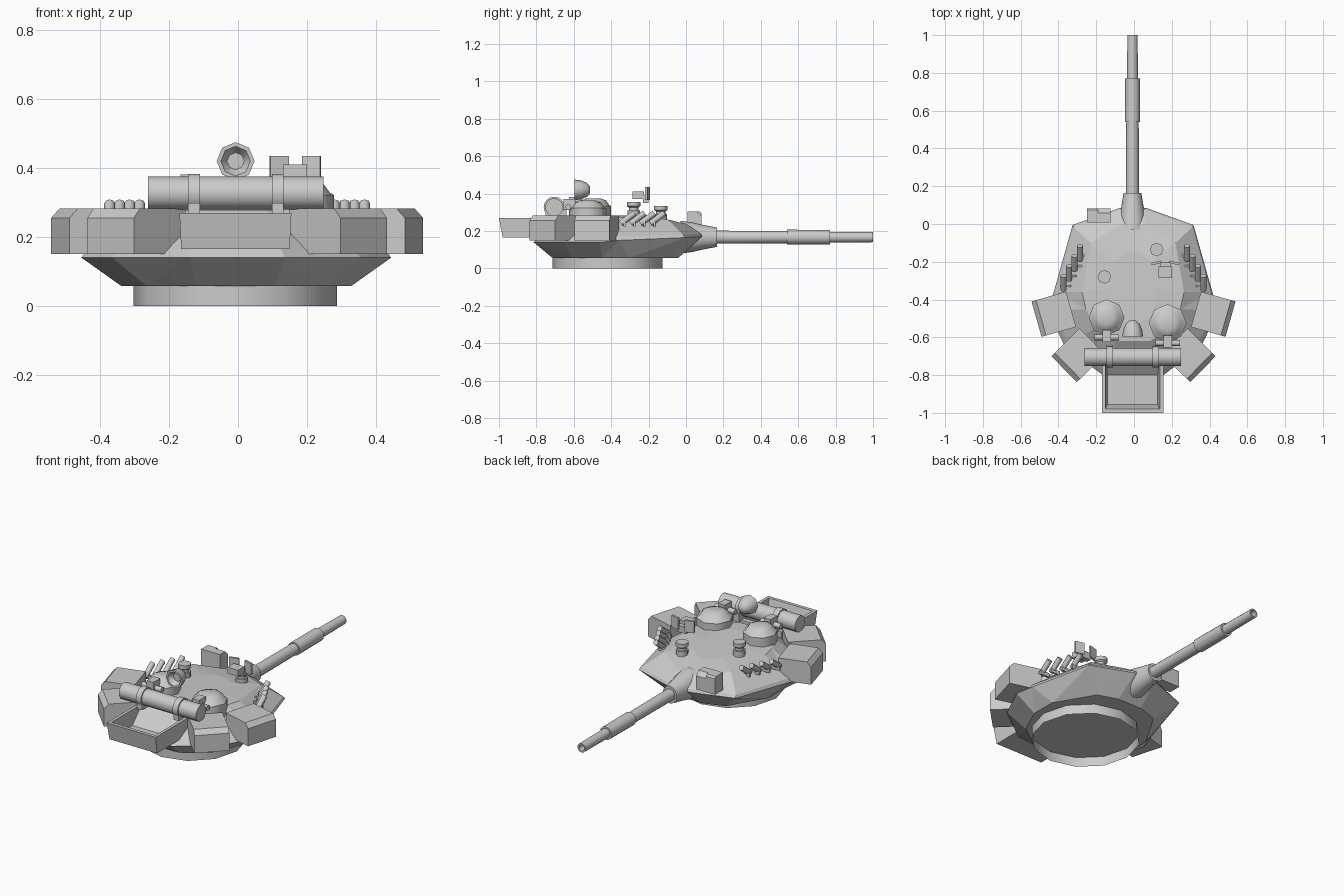
import bpy, bmesh, math
from mathutils import Vector, Matrix

if "Cube" in bpy.data.objects:
    bpy.data.objects.remove(bpy.data.objects["Cube"])

CX = -0.005  # symmetry line of the turret


def finish(name, bm, smooth=None):
    bmesh.ops.remove_doubles(bm, verts=bm.verts, dist=1e-5)
    bmesh.ops.recalc_face_normals(bm, faces=bm.faces)
    me = bpy.data.meshes.new(name)
    bm.to_mesh(me)
    bm.free()
    ob = bpy.data.objects.new(name, me)
    bpy.context.collection.objects.link(ob)
    if smooth:
        bpy.ops.object.select_all(action='DESELECT')
        ob.select_set(True)
        bpy.context.view_layer.objects.active = ob
        bpy.ops.object.shade_smooth_by_angle(angle=math.radians(smooth))
    return ob


def loft(name, loops, caps=(True, True), smooth=None, tri=False):
    bm = bmesh.new()
    rows = [[bm.verts.new(p) for p in lp] for lp in loops]
    n = len(rows[0])
    for a, b in zip(rows, rows[1:]):
        for i in range(n):
            j = (i + 1) % n
            f = bm.faces.new((a[i], a[j], b[j], b[i]))
            if tri:
                bmesh.ops.triangulate(bm, faces=[f])
    if caps[0]:
        bm.faces.new(rows[0])
    if caps[1]:
        bm.faces.new(rows[-1])
    return finish(name, bm, smooth)


def revolve(name, profile, origin, axis='Z', sides=12, caps=(True, True),
            smooth=50, squash=1.0):
    """Profile of (distance along axis, radius) points spun round the axis."""
    loops = []
    for t, r in profile:
        lp = []
        for i in range(sides):
            a = math.tau * i / sides
            u, v = r * math.cos(a), r * math.sin(a)
            p = {'Z': (u, v, t), 'Y': (u * squash, t, v), 'X': (t, u, v)}[axis]
            lp.append(Vector(origin) + Vector(p))
        loops.append(lp)
    return loft(name, loops, caps, smooth)


def tube(name, a, b, r, sides=8):
    a, b = Vector(a), Vector(b)
    bm = bmesh.new()
    q = (b - a).to_track_quat('Z', 'Y').to_matrix().to_4x4()
    bmesh.ops.create_cone(bm, cap_ends=True, segments=sides, radius1=r, radius2=r,
                          depth=(b - a).length,
                          matrix=Matrix.Translation((a + b) / 2) @ q)
    return finish(name, bm, 50)


def box(name, x, y, z, turn=0):
    c = Vector((sum(x) / 2, sum(y) / 2, sum(z) / 2))
    s = (x[1] - x[0], y[1] - y[0], z[1] - z[0], 1)
    bm = bmesh.new()
    bmesh.ops.create_cube(bm, size=1, matrix=Matrix.Translation(c)
                          @ Matrix.Rotation(turn, 4, 'Z') @ Matrix.Diagonal(s))
    return finish(name, bm)


def rect(x, y, z):
    return [(x[0], y[0], z), (x[1], y[0], z), (x[1], y[1], z), (x[0], y[1], z)]


def mirrored(half):
    return ([(CX + x, y, z) for x, y, z in half]
            + [(CX - x, y, z) for x, y, z in reversed(half)])


# Turret shell: underside, waist and roof outlines lofted together
under = [(0.08, -0.04, .057), (0.2, -0.08, .057), (0.33, -0.3, .057),
         (0.333, -0.45, .057), (0.26, -0.61, .057), (0.11, -0.715, .057)]
waist = [(0.07, 0.085, .17), (0.32, -0.005, .165), (0.42, -0.36, .15),
         (0.45, -0.46, .14), (0.36, -0.65, .14), (0.14, -0.815, .14)]
rim = [(0.065, 0.08, .185), (0.315, -0.015, .18), (0.41, -0.36, .17),
       (0.43, -0.46, .165), (0.34, -0.63, .165), (0.13, -0.79, .165)]
roof = [(0.06, 0.0, .238), (0.225, -0.1, .262), (0.27, -0.36, .275),
        (0.25, -0.45, .278), (0.2, -0.55, .278), (0.09, -0.62, .278)]
crown = [(0.03, -0.15, .265), (0.1, -0.2, .275), (0.12, -0.34, .283),
         (0.12, -0.42, .283), (0.1, -0.48, .283), (0.04, -0.52, .283)]
loft("turret_shell", [mirrored(l) for l in (under, waist, rim, roof, crown)], tri=True)

# Turret ring, open underneath
revolve("turret_ring", [(0.06, .295), (0, .295)], (-0.008, -0.42, 0), sides=12,
        caps=(False, False))

# Gun: collar, stepped barrel, hollow muzzle
revolve("gun_collar", [(-0.03, .087), (0.03, .08), (0.09, .066), (0.165, .052)],
        (-0.008, 0, 0.167), 'Y', 12, squash=0.9)
revolve("gun_barrel",
        [(0.1, .035), (0.54, .033), (0.54, .04), (0.77, .039), (0.77, .029),
         (1.0, .027), (1.0, .018), (0.95, .018)], (-0.008, 0, 0.167), 'Y', 12)

# Stowage boxes round the flanks
for side, s in (("right", 1), ("left", -1)):
    for tag, a, b, depth in (("side", (.54, -.41), (.487, -.597), .19),
                             ("rear", (.435, -.70), (.30, -.837), .21)):
        a, b = Vector(a), Vector(b)
        t = (b - a).normalized()
        out = Vector((-t.y, t.x))
        prof = [(0, .15), (0, .255), (-.025, .282), (-depth, .282), (-depth, .15)]
        ends = []
        for p in (a, b):
            pts = [(p + out * d, z) for d, z in prof]
            ends.append([(CX / 2 + s * q.x, q.y, z) for q, z in pts])
        loft(f"{tag}_box_{side}", ends)

    # Smoke tubes, stepping outwards towards the front face
    for i in range(4):
        x = CX / 2 + s * (0.283 + 0.029 * i)
        y = -0.115 - 0.053 * i
        tube(f"smoke_tube_{side}_{i}", (x, y - .075, .24), (x, y, .296), .016)
        box(f"smoke_bracket_{side}_{i}", (x - .03 - s * .01, x + .03 - s * .01),
            (y - .06, y - .048), (.225, .25))

# Open bin at the tail
bx = (-0.17, 0.155)
loft("tail_bin", [rect((bx[0] + .005, bx[1] - .005), (-.98, -.66), .165),
                  rect(bx, (-1.0, -.66), .27),
                  rect((bx[0] + .018, bx[1] - .018), (-.98, -.69), .27),
                  rect((bx[0] + .03, bx[1] - .03), (-.955, -.80), .185)])

# Long tube across the tail with its straps
tube("cross_tube", (-.262, -.705, .327), (.248, -.705, .327), .048, 16)
for i, x in enumerate((-.128, .115)):
    tube(f"tube_strap_{i}", (x - .017, -.705, .327), (x + .017, -.705, .327), .056, 16)
    box(f"strap_foot_{i}", (x - .017, x + .017), (-.75, -.64), (.265, .31))

# Roof hatches with hinges
for i, (x, y, r, top) in enumerate(((-.145, -.495, .095, .383), (.178, -.525, .1, .372))):
    revolve(f"hatch_{i}", [(.24, r), (top - .05, r), (top - .043, r * .88),
                           (top - .02, r * .72), (top - .008, r * .4)],
            (x, y, 0), sides=8)
    tube(f"hatch_hinge_{i}", (x - .065, y - .105, top - .045),
         (x + .065, y - .105, top - .045), .016)
    box(f"hatch_arm_{i}", (x - .022, x + .022), (y - .13, y - .065),
        (top - .06, top - .002))

# Searchlight facing the front with a hollow bowl
revolve("searchlight", [(-.512, .018), (-.53, .037), (-.56, .05), (-.595, .055),
                        (-.595, .043), (-.565, .025)], (-.007, 0, .42), 'Y', 8)

# Periscopes
for i, (x, y, z) in enumerate(((.12, -.135, .335), (-.157, -.28, .355))):
    revolve(f"periscope_{i}", [(.25, .034), (z - .045, .034), (z - .045, .025),
                               (z - .03, .025), (z - .022, .036), (z, .036)],
            (x, y, 0), sides=8)

# Roof sight between two slanted plates
box("sight_body", (.13, .2), (-.285, -.225), (.372, .41))
box("sight_plate_left", (.092, .148), (-.212, -.2), (.365, .435), .25)
box("sight_plate_right", (.187, .24), (-.212, -.2), (.365, .435), -.25)
box("sight_bridge", (.14, .195), (-.23, -.2), (.35, .39))

# Lamp housing on the forward slope, in two halves
for tag, x0, x1, cut in (("outer", -.25, -.19, .01), ("inner", -.19, -.125, .025)):
    prof = [(.008, .2), (.008, .305), (.083 - cut, .305), (.083, .305 - cut), (.083, .2)]
    loft(f"lamp_box_{tag}", [[(x, y, z) for y, z in prof] for x in (x0, x1)])
